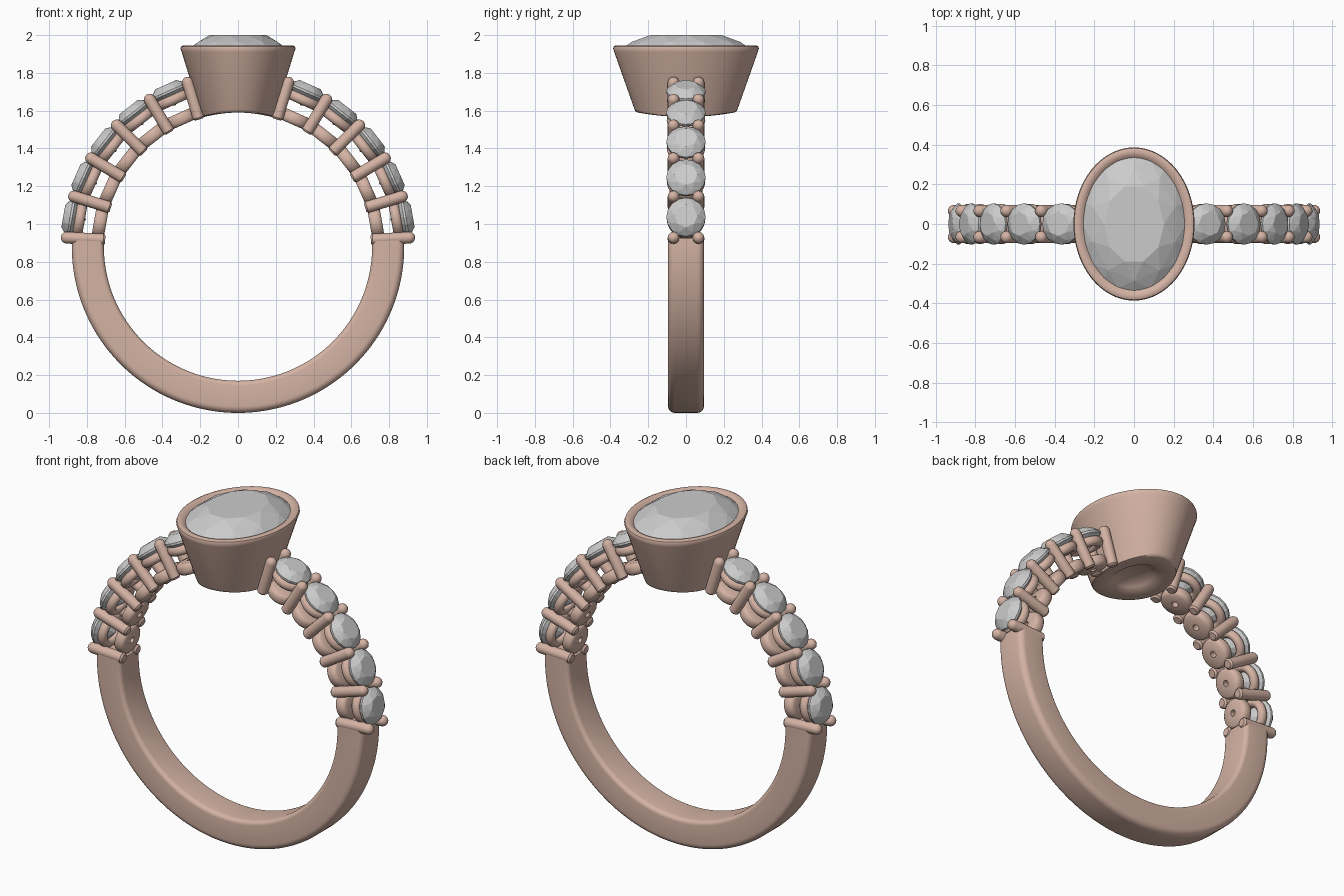
import bpy, bmesh, math
from mathutils import Matrix, Vector

if "Cube" in bpy.data.objects:
    bpy.data.objects.remove(bpy.data.objects["Cube"])

CZ, RI, RO = 0.88, 0.71, 0.88          # ring centre height, inner and outer radius
gold = bpy.data.materials.new("rose_metal")
gold.diffuse_color = (0.66, 0.45, 0.37, 1)
gold.use_nodes = True
gold.node_tree.nodes["Principled BSDF"].inputs["Base Color"].default_value = gold.diffuse_color


def finish(bm, name, mat=None, matrix=None, smooth=True):
    bmesh.ops.remove_doubles(bm, verts=bm.verts, dist=1e-5)
    bmesh.ops.recalc_face_normals(bm, faces=bm.faces)
    me = bpy.data.meshes.new(name)
    bm.to_mesh(me)
    bm.free()
    ob = bpy.data.objects.new(name, me)
    bpy.context.collection.objects.link(ob)
    if matrix:
        ob.matrix_world = matrix
    if mat:
        me.materials.append(mat)
    if smooth:
        bpy.ops.object.select_all(action='DESELECT')
        ob.select_set(True)
        bpy.context.view_layer.objects.active = ob
        bpy.ops.object.shade_smooth_by_angle(angle=math.radians(40))
    return ob


def skin(bm, rows, wrap_rows, wrap_cols):
    """Bridge rows of points into quads."""
    vs = [[bm.verts.new(p) for p in r] for r in rows]
    n, m = len(vs), len(vs[0])
    for i in range(n if wrap_rows else n - 1):
        for j in range(m if wrap_cols else m - 1):
            a, b = (i + 1) % n, (j + 1) % m
            bm.faces.new((vs[i][j], vs[i][b], vs[a][b], vs[a][j]))
    return vs


def lathe(name, profile, seg=24, closed=False, matrix=None, zfun=None):
    """Elliptical lathe; profile rows are (rx, ry, z)."""
    bm = bmesh.new()
    rows = []
    for rx, ry, z in profile:
        row = []
        for k in range(seg):
            t = 2 * math.pi * k / seg
            x, y = rx * math.cos(t), ry * math.sin(t)
            row.append((x, y, zfun(x, z) if zfun else z))
        rows.append(row)
    skin(bm, rows, closed, True)
    bmesh.ops.dissolve_degenerate(bm, dist=1e-6, edges=bm.edges)
    return finish(bm, name, gold, matrix)


def gem(name, rx, ry, crown, depth, matrix, n=8):
    """Brilliant-cut stone with its girdle on local z = 0."""
    bm = bmesh.new()
    for f, z, cnt, off in ((0.58, crown, n, 0), (0.84, crown * 0.55, n, 0.5),
                           (1, 0.006, 2 * n, 0), (1, -0.006, 2 * n, 0),
                           (0.5, -depth * 0.6, n, 0.5), (0, -depth, 1, 0)):
        for k in range(cnt):
            t = 2 * math.pi * (k + off) / cnt
            bm.verts.new((rx * f * math.cos(t), ry * f * math.sin(t), z))
    bmesh.ops.convex_hull(bm, input=bm.verts)
    bmesh.ops.dissolve_limit(bm, angle_limit=0.02, verts=bm.verts, edges=bm.edges)
    return finish(bm, name, None, matrix, smooth=False)


def radial(side, deg, r, y=0):
    """Local z points out of the ring at the given angle above horizontal."""
    a = math.radians(deg)
    return (Matrix.Translation((side * r * math.cos(a), y, CZ + r * math.sin(a)))
            @ Matrix.Rotation(side * (math.pi / 2 - a), 4, 'Y'))


# solid lower band: rounded section swept around the bottom
section = []
for cr, cy, rad, a0 in ((RO - 0.035, 0.06, 0.035, 0), (RI + 0.025, 0.07, 0.025, 90),
                        (RI + 0.025, -0.07, 0.025, 180), (RO - 0.035, -0.06, 0.035, 270)):
    for k in range(6):
        t = math.radians(a0 + 18 * k)
        section.append((cr + rad * math.cos(t), cy + rad * math.sin(t)))
bm = bmesh.new()
rows = []
for i in range(81):
    a = math.radians(177 + 186 * i / 80)
    rows.append([(r * math.cos(a), y, CZ + r * math.sin(a)) for r, y in section])
vs = skin(bm, rows, False, True)
bm.faces.new(vs[0])
bm.faces.new(vs[-1])
finish(bm, "lower_band", gold)


# oval bezel: tapered cup whose underside follows the finger hole
def follow(x, z):
    return z if z > 0.5 else CZ + math.sqrt(RI * RI - x * x) + z


bezel = [(0, 0, 0.035), (0.07, 0.09, 0.03), (0.1, 0.135, 0.012), (0.115, 0.155, 0),
         (0.18, 0.255, 0), (0.192, 0.267, 0.006), (0.197, 0.273, 0.018),
         (0.298, 0.38, 1.91), (0.305, 0.386, 1.928), (0.301, 0.382, 1.94),
         (0.288, 0.37, 1.946), (0.268, 0.348, 1.942), (0.254, 0.334, 1.93),
         (0.252, 0.332, 1.9), (0.05, 0.07, 1.7), (0, 0, 1.68)]
lathe("centre_bezel", bezel, 64, zfun=follow)
gem("centre_stone", 0.262, 0.342, 0.08, 0.2, Matrix.Translation((0, 0, 1.92)), 10)

# shoulder settings: prong pairs, stones and their two support rings
R, L = 0.031, 0.235
dome = [(R * math.cos(t), R * math.cos(t), L - R + R * math.sin(t))
        for t in (math.pi / 2 * k / 5 for k in range(6))]
prong = [(0, 0, 0), (R * 0.7, R * 0.7, 0), (R, R, 0.01)] + dome
torus = [(0.078 + 0.024 * math.cos(t),) * 2 + (0.027 * math.sin(t),)
         for t in (math.pi * k / 6 for k in range(12))]
disc = [(q, q, z) for q, z in ((0.018, 0), (0.072, 0), (0.082, 0.008), (0.087, 0.022),
                               (0.087, 0.045), (0.08, 0.06), (0.068, 0.066), (0.018, 0.066))]
for side, tag in ((1, "right"), (-1, "left")):
    for k in range(6):
        for y in (-0.066, 0.066):
            lathe(f"{tag}_prong_{k}", prong, 16, matrix=radial(side, 3 + 14 * k, 0.704, y))
    for k in range(5):
        a = 10 + 14 * k
        lathe(f"{tag}_upper_ring_{k}", torus, 32, True, radial(side, a, 0.85))
        lathe(f"{tag}_lower_ring_{k}", disc, 32, True, radial(side, a, 0.708))
        gem(f"{tag}_stone_{k}", 0.104, 0.104, 0.042, 0.08, radial(side, a, 0.897))
